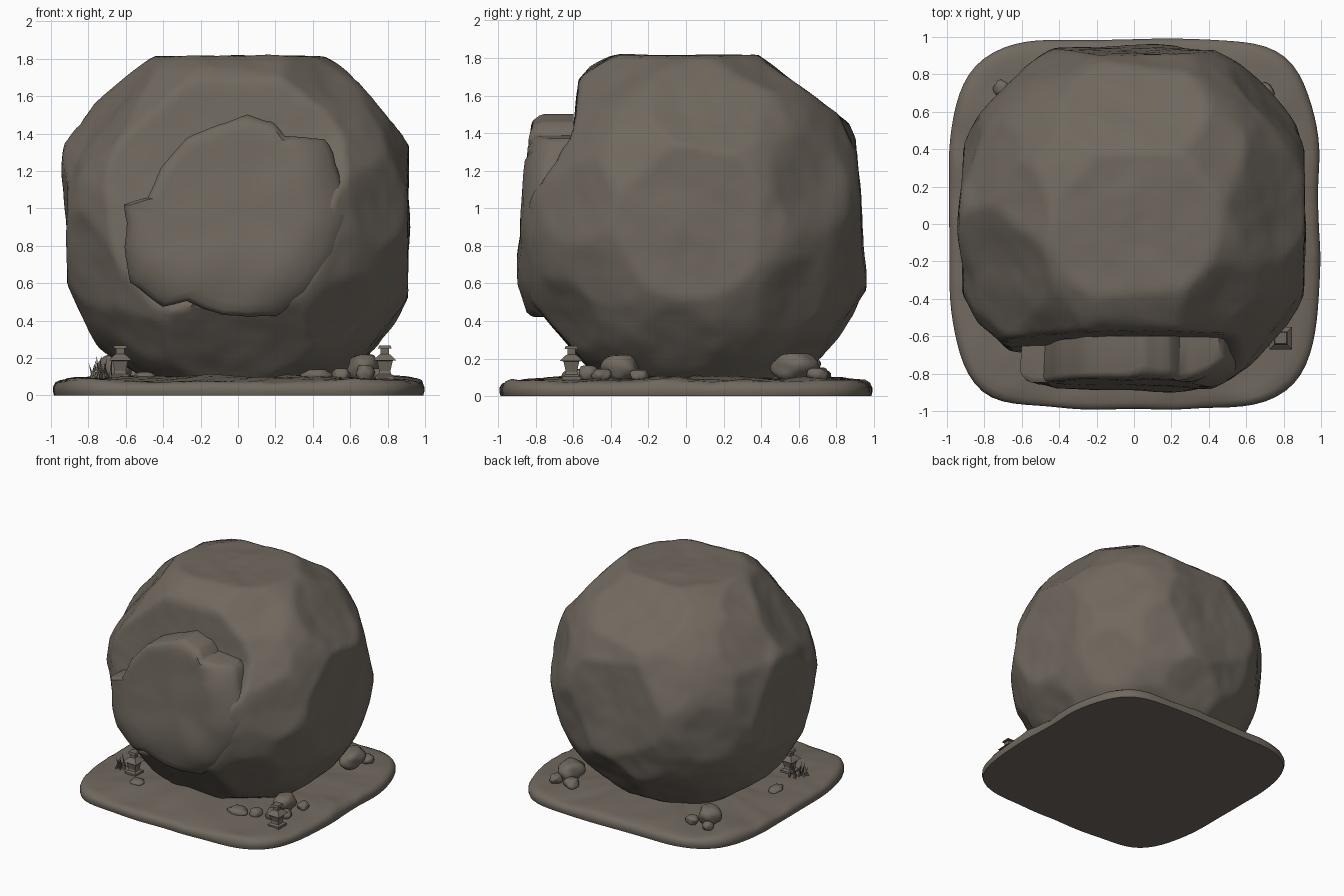
import bpy, bmesh, math, random
from mathutils import Vector, noise

if "Cube" in bpy.data.objects:
    bpy.data.objects.remove(bpy.data.objects["Cube"])

random.seed(7)
stone = bpy.data.materials.new("brown_grey_stone")
stone.diffuse_color = (0.165, 0.141, 0.115, 1)
stone.use_nodes = True
stone.node_tree.nodes["Principled BSDF"].inputs["Base Color"].default_value = stone.diffuse_color


def finish(name, bm, angle=40):
    bmesh.ops.recalc_face_normals(bm, faces=bm.faces)
    me = bpy.data.meshes.new(name)
    bm.to_mesh(me)
    bm.free()
    me.materials.append(stone)
    ob = bpy.data.objects.new(name, me)
    bpy.context.collection.objects.link(ob)
    bpy.ops.object.select_all(action='DESELECT')
    ob.select_set(True)
    bpy.context.view_layer.objects.active = ob
    bpy.ops.object.shade_smooth_by_angle(angle=math.radians(angle))
    return ob


def loft(bm, rings):
    """Bridge closed rings of points and cap both ends."""
    vs = [[bm.verts.new(p) for p in r] for r in rings]
    n = len(vs[0])
    for a, b in zip(vs, vs[1:]):
        for i in range(n):
            bm.faces.new((a[i], a[(i + 1) % n], b[(i + 1) % n], b[i]))
    bm.faces.new(vs[0])
    bm.faces.new(vs[-1])


def smooth(t):
    t = min(1, max(0, t))
    return t * t * (3 - 2 * t)


# Boulder: sphere shaved by broad planes, with softened chisel facets
C = Vector((0, 0.03, 0.93))
planes = [((-1, 0, 0), .915), ((1, 0, 0), .91), ((0, 0, 1), .885), ((0, 1, .06), .902),
          ((-.75, -.3, .6), .925), ((.72, .1, .62), .945), ((0, .6, .8), .92),
          ((0, -.755, .655), .945), ((0, -.75, -.66), .925)]
for i in range(42):                                   # evenly scattered facets
    z = 1 - 2 * (i + .5) / 42
    a = i * 2.39996 + random.uniform(-.3, .3)
    s = math.sqrt(1 - z * z)
    planes.append(((s * math.cos(a), s * math.sin(a), z), random.uniform(.96, .985)))
planes = [(Vector(n).normalized(), h) for n, h in planes]
front_n = Vector((0, -1, .12)).normalized()

bm = bmesh.new()
bmesh.ops.create_icosphere(bm, subdivisions=6, radius=1)
for v in bm.verts:
    d = v.co.normalized()
    r = 1.0
    for n, h in planes:
        c = d.dot(n)
        if c > .3:
            r = min(r, h / c)
    # recessed front, fading out to the lower right where the slab merges
    wob = .1 * noise.noise(d * 4)
    c = d.dot(front_n)
    if c > .3:
        r = min(r, (.685 + .2 * smooth((d.x * .8 - d.z * .9 + wob) / .42)) / c)
    if d.y < 0:                                       # sink behind the slab
        r -= .07 * smooth((.52 - math.hypot(d.x, d.z)) / .12)
    # bulge high on the left flank
    r += .035 * smooth(1 - (d - Vector((-.93, -.05, .3))).length / .3)
    r += .012 * noise.noise(d * 3.5) + .005 * noise.noise(d * 9)
    v.co = C + d * r
    v.co.z = max(v.co.z, 0.04)
finish("boulder", bm, 50)

# Raised slab on the front of the boulder
outline = [(-.6, 1.03), (-.48, 1.06), (-.41, 1.22), (-.28, 1.37), (-.1, 1.45), (.05, 1.5),
           (.19, 1.47), (.25, 1.39), (.47, 1.38), (.54, 1.2), (.6, 1.0), (.52, .75),
           (.36, .54), (.2, .42), (-.08, .43), (-.28, .5), (-.4, .48), (-.58, .6), (-.6, .8)]
pts = []
for (x0, z0), (x1, z1) in zip(outline, outline[1:] + outline[:1]):
    for k in range(4):
        t = k / 4
        p = Vector((x0 + (x1 - x0) * t, 0, z0 + (z1 - z0) * t))
        w = noise.noise(p * 9) * .015
        pts.append((p.x + w, p.z + w))


def slab_y(x, z):
    R = 1.0 + max(0, -x) * .07
    ball = .03 - math.sqrt(max(.05, R * R - x * x - (z - .93) ** 2))
    flat = -.89 - .03 * x + .1 * max(0, z - .75) + .3 * max(0, .6 - z)
    return max(ball, flat) + .014 * noise.noise(Vector((x * 4, 3, z * 4)))


rings = []
for f in (.08, .25, .42, .58, .73, .86, .95, .985):
    ring = []
    for x, z in pts:
        px, pz = .02 + (x - .02) * f, .95 + (z - .95) * f
        ring.append((px, slab_y(px, pz) + (.012 if f > .98 else 0), pz))
    rings.append(ring)
rings.append([(x, slab_y(x, z) + .03, z) for x, z in pts])
rings.append([(x * .98, -.6, z) for x, z in pts])
bm = bmesh.new()
loft(bm, rings)
finish("front_slab", bm)

# Base plate: rounded square with a soft uneven rim
N = 128


def base_point(f, z):
    out = []
    for i in range(N):
        a = 2 * math.pi * i / N
        c, s = math.cos(a), math.sin(a)
        k = f * .985 / (abs(c) ** 4.6 + abs(s) ** 4.6) ** (1 / 4.6)
        k *= 1 + .022 * noise.noise(Vector((c * 3, s * 3, 0)))
        p = Vector((c * k, s * k, 0))
        lift = .02 * noise.noise(p * 4) + .01 * noise.noise(p * 11) if z > .06 else 0
        out.append((p.x, p.y, z + lift))
    return out


bm = bmesh.new()
loft(bm, [base_point(f, z) for f, z in ((.997, 0), (1.003, .02), (1.003, .045), (.99, .068),
     (.965, .08), (.92, .085), (.85, .09), (.75, .095), (.6, .1), (.4, .1), (.1, .1))])
finish("base_plate", bm, 50)


# Loose stones around the boulder
def pebble(x, y, z, sx, sy, sz):
    bm = bmesh.new()
    bmesh.ops.create_icosphere(bm, subdivisions=3, radius=1)
    off = Vector((x * 9, y * 9, 0))
    for v in bm.verts:
        q = v.co * (1 + .25 * noise.noise(v.co * 1.3 + off))
        q.z = min(q.z, .85)
        v.co = (x + q.x * sx, y + q.y * sy, z + q.z * sz)
    finish("loose_stone", bm, 50)


for s in [(.67, -.35, .15, .08, .1, .08), (.75, -.45, .11, .05, .05, .04), (.77, -.25, .11, .04, .05, .035),
          (.64, .58, .16, .09, .12, .08), (.7, .7, .115, .05, .06, .04), (.56, .7, .11, .06, .06, .05),
          (-.65, .62, .15, .09, .09, .08), (-.71, .73, .11, .04, .04, .04), (-.55, .7, .11, .05, .05, .04),
          (.42, -.6, .11, .08, .06, .035), (.55, -.55, .11, .05, .05, .04), (.68, -.52, .12, .05, .05, .05),
          (-.5, -.6, .1, .06, .05, .03), (-.74, -.12, .1, .05, .07, .03)]:
    pebble(*s)


# Little stone lanterns: square stacked profile
def lantern(x, y):
    prof = [(.05, .08), (.05, .105), (.034, .115), (.03, .13), (.042, .185), (.06, .188),
            (.034, .215), (.022, .222), (.022, .25), (.036, .252), (.03, .268)]
    bm = bmesh.new()
    loft(bm, [[(x + i * r, y + j * r, z) for i, j in ((-1, -1), (1, -1), (1, 1), (-1, 1))]
              for r, z in prof])
    finish("stone_lantern", bm, 20)


lantern(.785, -.61)
lantern(-.63, -.46)

# Grass tuft: thin leaning blades
bm = bmesh.new()
for i in range(14):
    x, y = -.73 + random.uniform(-.06, .06), -.42 + random.uniform(-.07, .07)
    h, a = random.uniform(.07, .13), random.uniform(0, 6.28)
    ring = [bm.verts.new((x + .011 * math.cos(k * 2.094 + a), y + .011 * math.sin(k * 2.094 + a), .08))
            for k in range(3)]
    tip = bm.verts.new((x + .03 * math.cos(a), y + .03 * math.sin(a), .09 + h))
    for k in range(3):
        bm.faces.new((ring[k], ring[(k + 1) % 3], tip))
    bm.faces.new(ring)
finish("grass_tuft", bm, 20)
